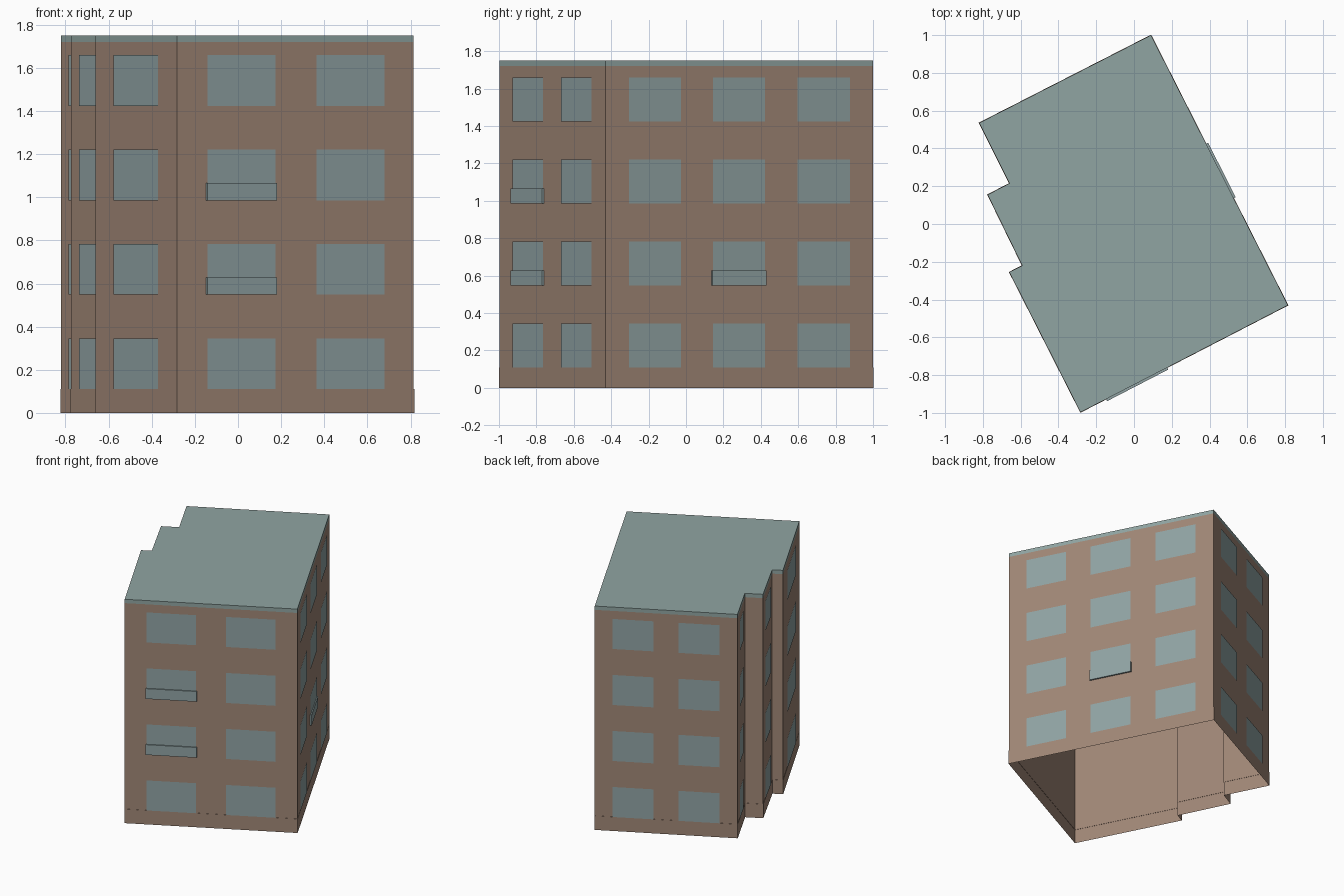
import bpy, bmesh
from mathutils import Vector

cube = bpy.data.objects.get("Cube")
if cube:
    bpy.data.objects.remove(cube, do_unlink=True)


def material(name, rgb):
    m = bpy.data.materials.new(name)
    m.use_nodes = True
    m.diffuse_color = (*rgb, 1)
    m.node_tree.nodes["Principled BSDF"].inputs["Base Color"].default_value = (*rgb, 1)
    return m


brick = material("brown_wall", (0.35, 0.24, 0.18))
slate = material("grey_green_roof", (0.28, 0.375, 0.36))
glass = material("grey_blue_glass", (0.28, 0.365, 0.37))

# Footprint, counter-clockwise from the front corner
plan = [Vector(p) for p in [(-0.283, -0.997), (0.815, -0.43), (0.09, 1.0), (-0.82, 0.535),
                            (-0.66, 0.215), (-0.775, 0.155), (-0.592, -0.22), (-0.66, -0.255)]]
count = len(plan)
WALL_TOP, ROOF_TOP, PLINTH = 1.72, 1.75, 0.11


def side(i):
    """Start, end and outward normal of one wall."""
    a, b = plan[i % count], plan[(i + 1) % count]
    d = (b - a).normalized()
    return a, b, Vector((d.y, -d.x))


def outline(offset):
    """Footprint pushed outwards by offset."""
    return [plan[i] + (side(i - 1)[2] + side(i)[2]) * offset for i in range(count)]


def finish(bm, name, mat):
    mesh = bpy.data.meshes.new(name)
    bm.to_mesh(mesh)
    bm.free()
    mesh.materials.append(mat)
    ob = bpy.data.objects.new(name, mesh)
    bpy.context.collection.objects.link(ob)
    return ob


def shell(name, mat, levels, capped=False):
    """Stack footprint rings given as (z, offset); the underside stays open."""
    bm = bmesh.new()
    rings = [[bm.verts.new((p.x, p.y, z)) for p in outline(o)] for z, o in levels]
    for low, high in zip(rings, rings[1:]):
        for i in range(count):
            j = (i + 1) % count
            bm.faces.new((low[i], low[j], high[j], high[i]))
    if capped:
        bm.faces.new(rings[-1])
    return finish(bm, name, mat)


def panel(bm, wall, start, end, low, high, depth):
    """Rectangle on a wall, start and end being fractions of its length."""
    a, b, n = side(wall)
    p, q = a.lerp(b, start) + n * depth, a.lerp(b, end) + n * depth
    return bm.faces.new([bm.verts.new((v.x, v.y, z))
                         for v, z in ((p, low), (q, low), (q, high), (p, high))])


# Walls with a barely projecting base, and the roof cap
shell("walls", brick, [(0, 0.002), (PLINTH, 0.002), (PLINTH, 0), (WALL_TOP, 0)])
shell("roof", slate, [(WALL_TOP, 0), (ROOF_TOP, 0)], capped=True)

# Window columns on each wall; the two short returns stay blank
pair = [(0.127, 0.414), (0.588, 0.875)]
columns = {
    "front": (0, pair),
    "left": (1, [(0.087, 0.28), (0.4, 0.594), (0.717, 0.913)]),
    "back": (2, pair),
    "right_rear": (3, [(0.24, 0.76)]),
    "right_middle": (5, [(0.22, 0.78)]),
    "right_front": (7, [(0.23, 0.773)]),
}
floors = [0.11 + 0.438 * k for k in range(4)]
for name, (wall, spans) in columns.items():
    bm = bmesh.new()
    for z in floors:
        for start, end in spans:
            panel(bm, wall, start, end, z, z + 0.235, 0.004)
    finish(bm, name + "_windows", glass)

# Shallow glazed aprons across the bottom of three windows
for name, wall, (start, end), floor in [("front_lower_apron", 0, pair[0], 1),
                                        ("front_upper_apron", 0, pair[0], 2),
                                        ("left_apron", 1, (0.4, 0.594), 1)]:
    bm = bmesh.new()
    z = floors[floor]
    face = panel(bm, wall, start - 0.004, end + 0.004, z, z + 0.08, 0)
    n = side(wall)[2]
    moved = bmesh.ops.extrude_face_region(bm, geom=[face])["geom"]
    bmesh.ops.translate(bm, vec=(n.x * 0.012, n.y * 0.012, 0),
                        verts=[v for v in moved if isinstance(v, bmesh.types.BMVert)])
    bmesh.ops.recalc_face_normals(bm, faces=bm.faces[:])
    finish(bm, name, glass)
